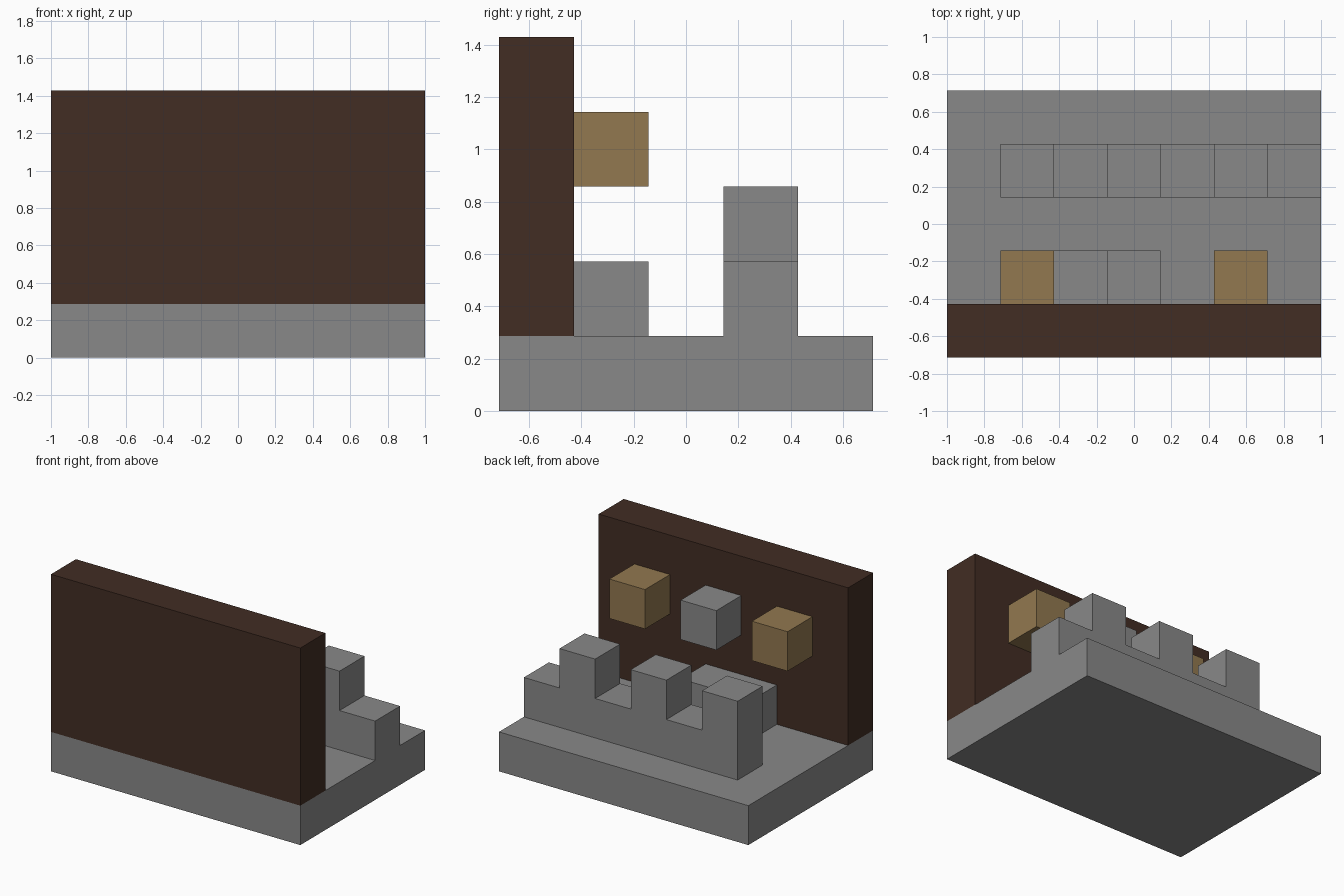
import bpy
import bmesh
from mathutils import Vector

cube = bpy.data.objects.get("Cube")
if cube:
    bpy.data.objects.remove(cube, do_unlink=True)

U = 2 / 7                           # one block
ORIGIN = Vector((-3.5, -2.5, 0))    # corner of the block grid


def material(name, rgb):
    mat = bpy.data.materials.new(name)
    mat.use_nodes = True
    color = (*rgb, 1)
    mat.diffuse_color = color
    bsdf = mat.node_tree.nodes["Principled BSDF"]
    bsdf.inputs["Base Color"].default_value = color
    bsdf.inputs["Roughness"].default_value = 0.9
    return mat


def add_object(name, bm, mat):
    bmesh.ops.recalc_face_normals(bm, faces=bm.faces)
    mesh = bpy.data.meshes.new(name)
    bm.to_mesh(mesh)
    bm.free()
    mesh.materials.append(mat)
    bpy.context.collection.objects.link(bpy.data.objects.new(name, mesh))


def block(name, corner, size, mat):
    """Box given by its low corner and size, counted in blocks."""
    bm = bmesh.new()
    bmesh.ops.create_cube(bm, size=1)
    middle = ORIGIN + Vector(corner) + Vector(size) / 2
    for v in bm.verts:
        v.co = (v.co * Vector(size) + middle) * U
    add_object(name, bm, mat)


stone = material("grey stone", (0.25, 0.25, 0.25))
dark_wood = material("dark wood", (0.054, 0.026, 0.017))
light_wood = material("light wood", (0.287, 0.188, 0.08))

# Floor slab and tall front wall
block("floor_slab", (0, 0, 0), (7, 5, 1), stone)
block("front_wall", (0, 0, 1), (7, 1, 4), dark_wood)

# Low step and the three blocks fixed to the wall
block("wall_step", (2, 1, 1), (2, 1, 1), stone)
block("right_wall_block", (1, 1, 3), (1, 1, 1), light_wood)
block("middle_wall_block", (3, 1, 3), (1, 1, 1), stone)
block("left_wall_block", (5, 1, 3), (1, 1, 1), light_wood)

# Battlement: a notched profile extruded one block deep
outline = [(7, 1), (7, 2)]
for x in (5, 3, 1):
    outline += [(x + 1, 2), (x + 1, 3), (x, 3), (x, 2)]
outline[-1] = (1, 1)
bm = bmesh.new()
face = bm.faces.new([bm.verts.new((ORIGIN + Vector((x, 3, z))) * U) for x, z in outline])
extruded = bmesh.ops.extrude_face_region(bm, geom=[face])["geom"]
bmesh.ops.translate(bm, vec=(0, U, 0),
                    verts=[g for g in extruded if isinstance(g, bmesh.types.BMVert)])
add_object("battlement", bm, stone)
